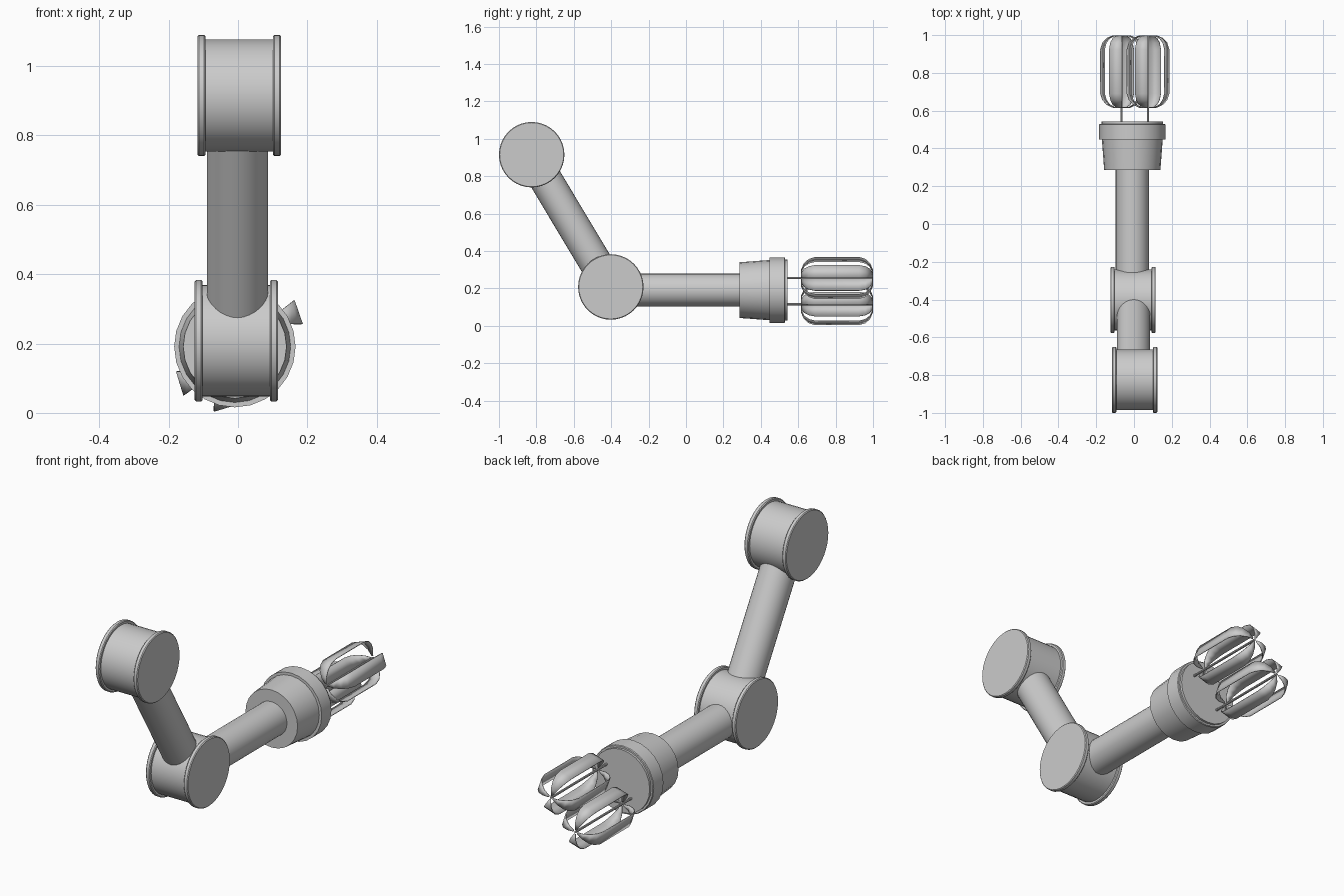
import bpy, bmesh
from math import sin, cos, pi, radians
from mathutils import Vector

if "Cube" in bpy.data.objects:
    bpy.data.objects.remove(bpy.data.objects["Cube"])


def finish(name, bm, smooth=True):
    bmesh.ops.recalc_face_normals(bm, faces=bm.faces[:])
    me = bpy.data.meshes.new(name)
    bm.to_mesh(me)
    bm.free()
    ob = bpy.data.objects.new(name, me)
    bpy.context.collection.objects.link(ob)
    if smooth:
        bpy.ops.object.select_all(action='DESELECT')
        ob.select_set(True)
        bpy.context.view_layer.objects.active = ob
        bpy.ops.object.shade_smooth_by_angle(angle=radians(35))
    return ob


def lathe(name, origin, axis, profile, sides=32):
    """Closed turned solid: profile is (distance along axis, radius)."""
    q = Vector(axis).to_track_quat('Z', 'Y')
    o = Vector(origin)
    bm = bmesh.new()
    rings = []
    for d, r in profile:
        rings.append([bm.verts.new(o + q @ Vector((r * cos(2 * pi * i / sides),
                                                   r * sin(2 * pi * i / sides), d)))
                      for i in range(sides)])
    for a, b in zip(rings, rings[1:]):
        for i in range(sides):
            j = (i + 1) % sides
            bm.faces.new((a[i], a[j], b[j], b[i]))
    bm.faces.new(rings[0])
    bm.faces.new(rings[-1])
    return finish(name, bm)


# Joint drums: barrel with a rounded flange at each end
def joint(name, x, y, z):
    half, w, r, core = 0.12, 0.023, 0.175, 0.161
    b = 0.004
    prof = [(-half, r - b), (-half + b, r), (-half + w - b, r), (-half + w, r - b), (-half + w, core)]
    prof += [(-d, rad) for d, rad in reversed(prof)]
    lathe(name, (x, y, z), (1, 0, 0), prof, 40)


shoulder = Vector((0.0035, -0.825, 0.915))
elbow = Vector((-0.005, -0.402, 0.208))
joint("shoulder_joint", *shoulder)
joint("elbow_joint", *elbow)

# Upper arm tube between the joints
a, b = shoulder.copy(), elbow.copy()
a.x = b.x = -0.002
run = b - a
lathe("upper_arm", a + Vector((0, -0.003, -0.002)), run,
      [(0.12, 0.088), (run.length - 0.12, 0.088)])

# Forearm tube and wrist share one axis
wx, wz = -0.009, 0.191
lathe("forearm", (wx, 0, wz), (0, 1, 0), [(-0.28, 0.088), (0.295, 0.088)])
lathe("wrist_housing", (wx, 0, wz), (0, 1, 0),
      [(0.287, 0.149), (0.447, 0.161), (0.447, 0.175), (0.526, 0.175),
       (0.530, 0.172), (0.530, 0.163), (0.542, 0.163)], 24)


# Beaters: a spindle with four bent blades, each a narrow sector
blade_profile = [(0.617, 0.012), (0.617, 0.045), (0.632, 0.078), (0.657, 0.1), (0.69, 0.111),
                 (0.925, 0.111), (0.96, 0.1), (0.983, 0.078), (0.997, 0.045), (0.997, 0.012)]


def beater(side, x, z, turn):
    lathe(side + "_beater_spindle", (x, 0, z), (0, 1, 0), [(0.535, 0.006), (0.998, 0.006)], 8)
    bm = bmesh.new()
    half = radians(19)
    for k in range(4):
        mid = radians(turn) + k * pi / 2
        rows = [[bm.verts.new((x + r * cos(mid + s * half), y, z + r * sin(mid + s * half)))
                 for s in (-1, 1)] for y, r in blade_profile]
        for p, q in zip(rows, rows[1:]):
            bm.faces.new((p[0], p[1], q[1], q[0]))
    ob = finish(side + "_beater_blades", bm)
    mod = ob.modifiers.new("thickness", 'SOLIDIFY')
    mod.thickness = 0.004
    mod.offset = 0


beater("right", 0.074, 0.256, 19)
beater("left", -0.066, 0.116, 17)
